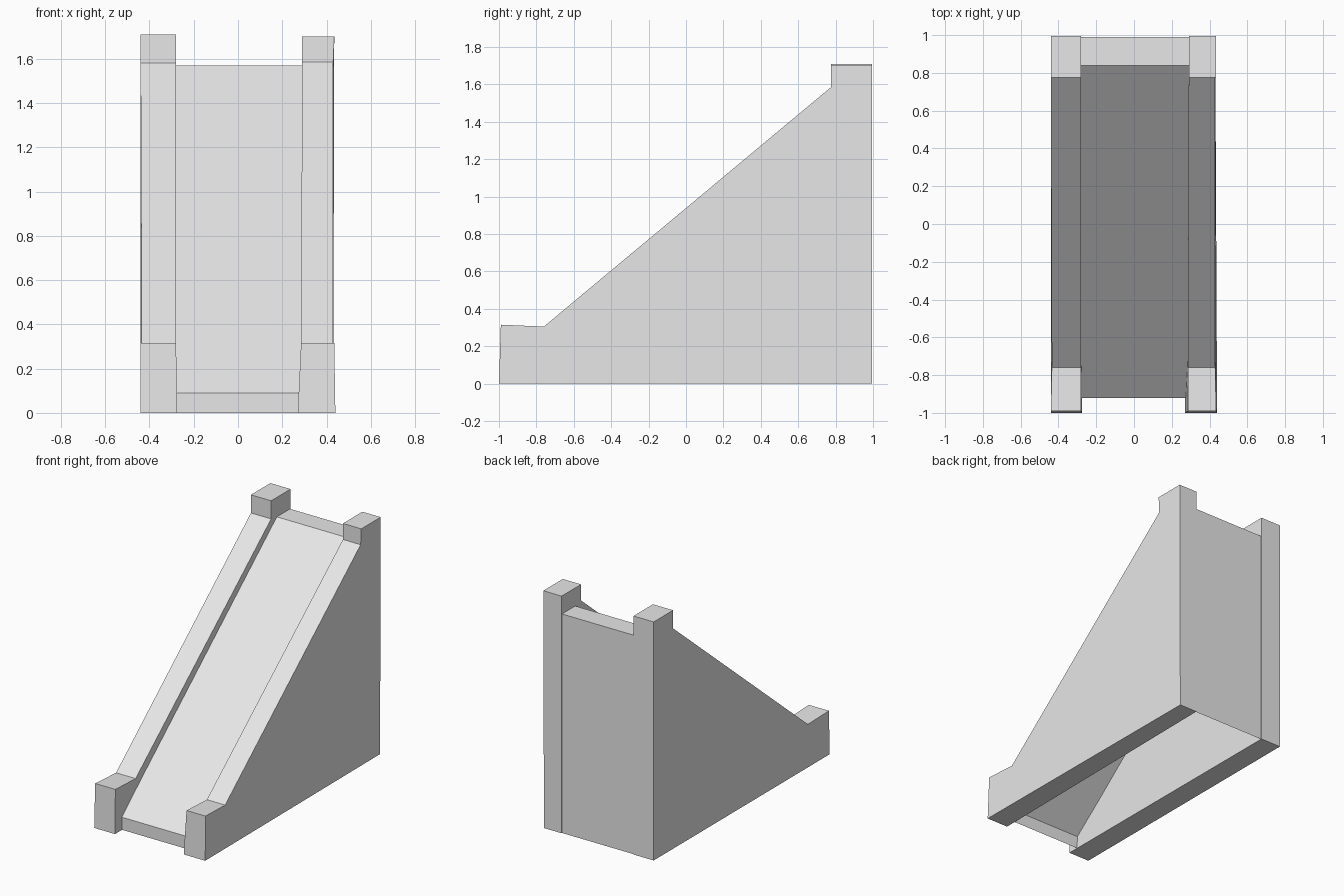
import bpy
import bmesh

cube = bpy.data.objects.get("Cube")
if cube:
    bpy.data.objects.remove(cube, do_unlink=True)

# Single plain grey for every part
grey = bpy.data.materials.new("light_grey")
grey.use_nodes = True
grey.diffuse_color = (0.8, 0.8, 0.8, 1)
bsdf = next(n for n in grey.node_tree.nodes if n.type == "BSDF_PRINCIPLED")
bsdf.inputs["Base Color"].default_value = (0.8, 0.8, 0.8, 1)


def loft_profile(name, profile, capped):
    """Span a side profile of (y, z, low x, high x) points across x."""
    bm = bmesh.new()
    low = [bm.verts.new((a, y, z)) for y, z, a, b in profile]
    high = [bm.verts.new((b, y, z)) for y, z, a, b in profile]
    count = len(profile)
    for i in range(count if capped else count - 1):
        j = (i + 1) % count
        bm.faces.new((low[i], low[j], high[j], high[i]))
    if capped:
        bm.faces.new(low)
        bm.faces.new(high)
        bmesh.ops.recalc_face_normals(bm, faces=bm.faces)
    else:
        # Open shell: turn every panel outward from the hollow
        bm.normal_update()
        if bm.faces[:][0].normal.y > 0:
            bmesh.ops.reverse_faces(bm, faces=bm.faces[:])
    mesh = bpy.data.meshes.new(name)
    bm.to_mesh(mesh)
    bm.free()
    mesh.materials.append(grey)
    obj = bpy.data.objects.new(name, mesh)
    bpy.context.collection.objects.link(obj)
    return obj


# Side walls: low front block, sloped rail, tall rear post
loft_profile("right_wall", [
    (-1.0, 0, -0.44, -0.275), (-0.99, 0.315, -0.44, -0.28),
    (-0.76, 0.305, -0.435, -0.28), (0.775, 1.58, -0.44, -0.28),
    (0.775, 1.71, -0.44, -0.28), (0.995, 1.71, -0.44, -0.28),
    (0.995, 0, -0.44, -0.28)], True)
loft_profile("left_wall", [
    (-1.0, 0, 0.27, 0.44), (-0.99, 0.315, 0.285, 0.435),
    (-0.76, 0.305, 0.285, 0.43), (0.775, 1.585, 0.29, 0.43),
    (0.775, 1.70, 0.29, 0.435), (0.995, 1.70, 0.29, 0.435),
    (0.995, 0, 0.29, 0.43)], True)

# Recessed ramp shell: front lip, slope, top ledge and back, open underneath
shell = [(-0.92, 0), (-0.92, 0.09), (0.84, 1.57), (0.99, 1.57), (0.99, 0)]
loft_profile("ramp_shell", [(y, z, -0.285, 0.295) for y, z in shell], False)
